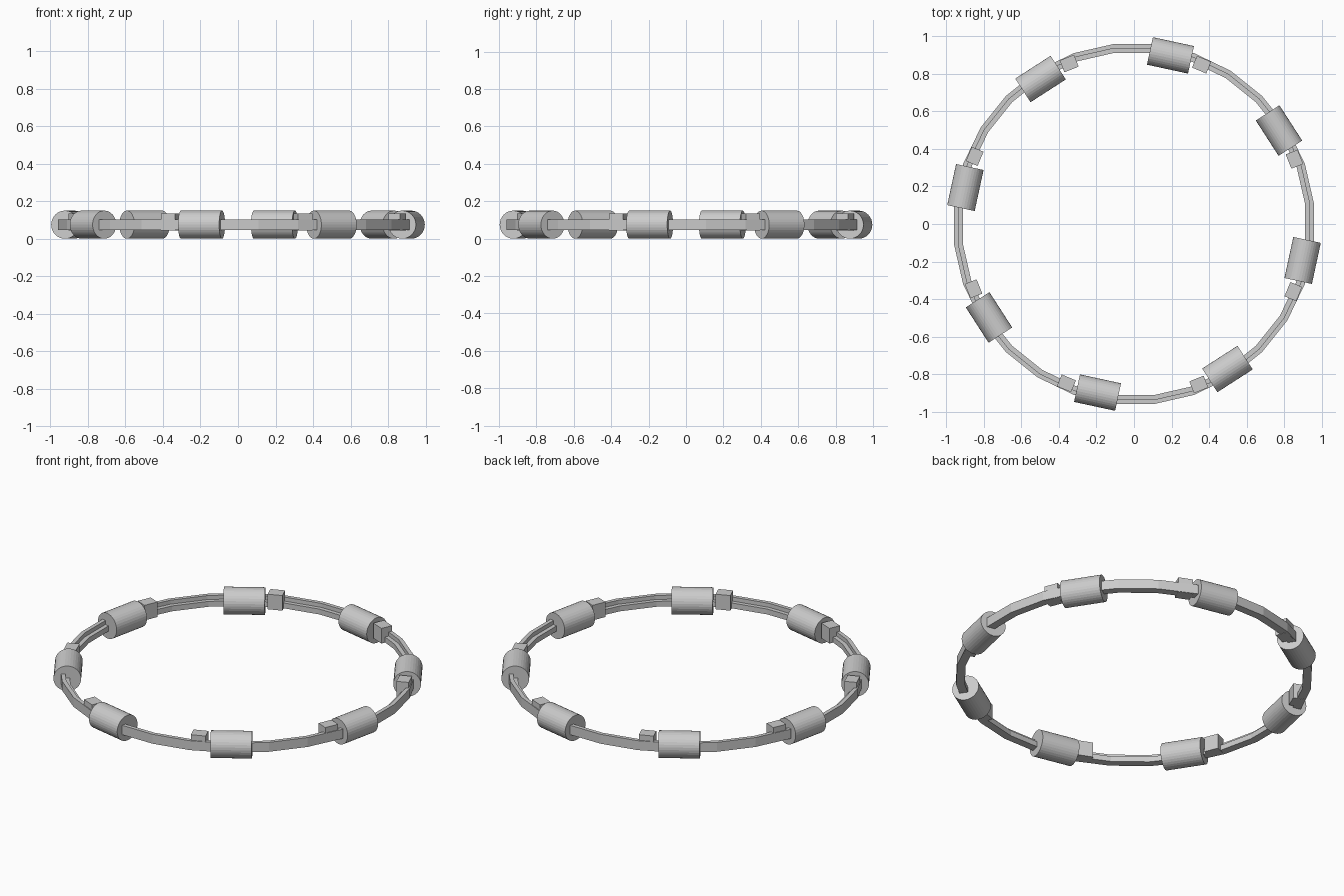
import bpy, bmesh, math
from mathutils import Matrix

if "Cube" in bpy.data.objects:
    bpy.data.objects.remove(bpy.data.objects["Cube"])

ZC = 0.075  # mid height of the ring


def make_object(name, bm):
    bmesh.ops.recalc_face_normals(bm, faces=bm.faces)
    mesh = bpy.data.meshes.new(name)
    bm.to_mesh(mesh)
    bm.free()
    obj = bpy.data.objects.new(name, mesh)
    bpy.context.collection.objects.link(obj)
    return obj


def around(radius, degrees, z):
    # local x points outward, local y runs along the ring
    return (Matrix.Rotation(math.radians(degrees), 4, 'Z')
            @ Matrix.Translation((radius, 0, z)))


# Faceted ring rail: tall outer band with a lower inner ledge
SEGMENTS = 28
profile = [(0.966, 0.046), (0.966, 0.102), (0.943, 0.102),
           (0.943, 0.078), (0.919, 0.078), (0.919, 0.046)]
bm = bmesh.new()
rings = []
for i in range(SEGMENTS):
    a = 2 * math.pi * (i + 0.5) / SEGMENTS
    rings.append([bm.verts.new((r * math.cos(a), r * math.sin(a), z))
                  for r, z in profile])
for i in range(SEGMENTS):
    p, q = rings[i], rings[(i + 1) % SEGMENTS]
    for j in range(len(profile)):
        k = (j + 1) % len(profile)
        bm.faces.new((p[j], q[j], q[k], p[k]))
make_object("ring_rail", bm)

# Eight cylinders threaded on the rail, each with a small block beside it
for n in range(8):
    bm = bmesh.new()
    bmesh.ops.create_cone(bm, cap_ends=True, segments=32, radius1=0.075,
                          radius2=0.075, depth=0.224,
                          matrix=Matrix.Rotation(math.radians(90), 4, 'X'))
    cylinder = make_object(f"cylinder_{n + 1}", bm)
    cylinder.matrix_world = around(0.92, 32.8 + 45 * n, ZC)

    bm = bmesh.new()
    bmesh.ops.create_cube(bm, size=1,
                          matrix=Matrix.Diagonal((0.068, 0.082, 0.09, 1)))
    block = make_object(f"block_{n + 1}", bm)
    block.matrix_world = around(0.923, 22.0 + 45 * n, 0.09)
